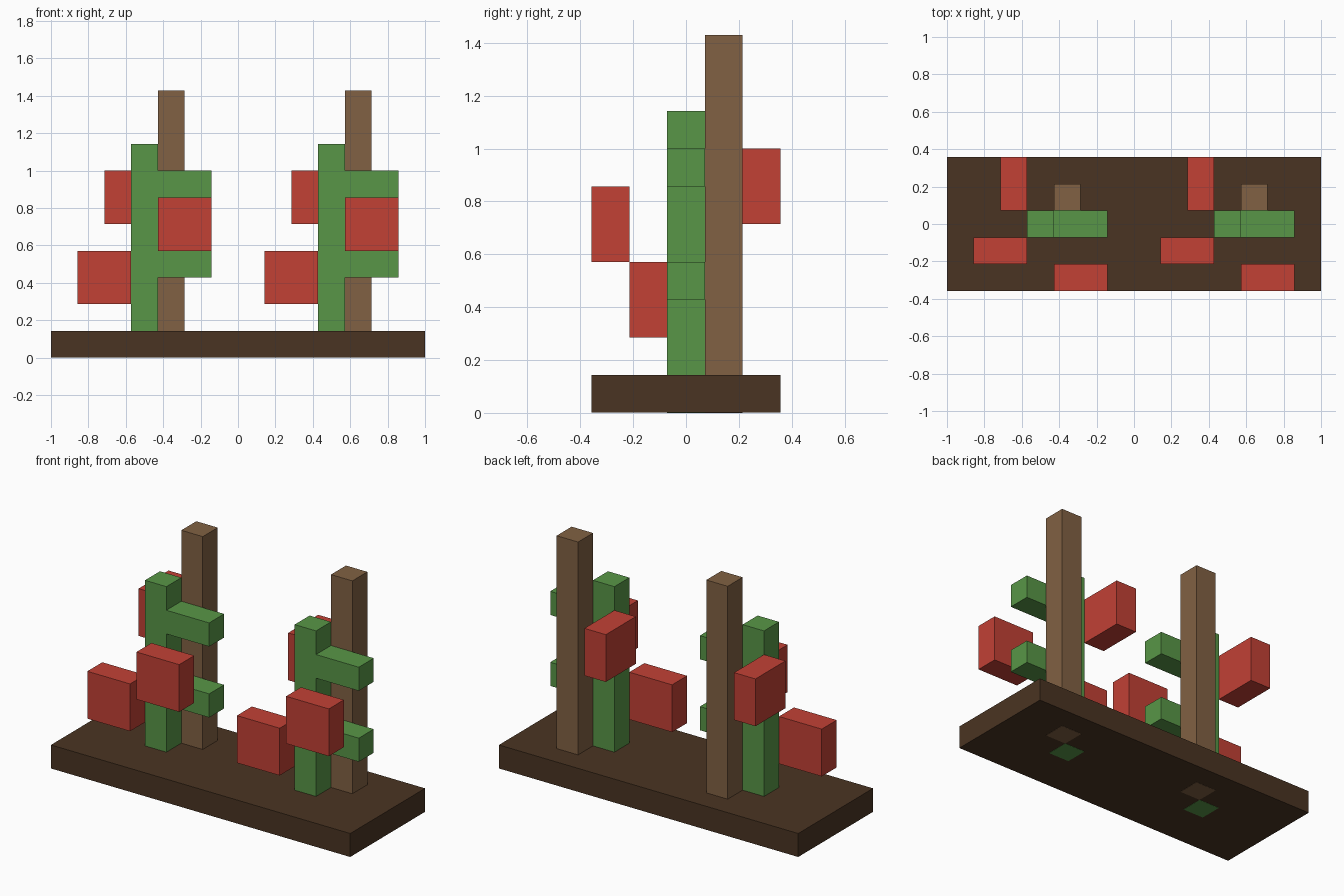
import bpy
import bmesh
from mathutils import Vector

U = 1 / 7  # one block in scene units

cube = bpy.data.objects.get("Cube")
if cube:
    bpy.data.objects.remove(cube, do_unlink=True)


def linear(c):
    c /= 255
    return c / 12.92 if c <= 0.04045 else ((c + 0.055) / 1.055) ** 2.4


def make_material(name, rgb):
    mat = bpy.data.materials.new(name)
    mat.use_nodes = True
    colour = (*[linear(c) for c in rgb], 1)
    mat.diffuse_color = colour
    mat.node_tree.nodes["Principled BSDF"].inputs["Base Color"].default_value = colour
    return mat


SOIL = make_material("dark soil", (74, 52, 34))
WOOD = make_material("stake wood", (129, 97, 67))
GREEN = make_material("leaf green", (88, 150, 71))
RED = make_material("ripe red", (194, 65, 53))


def box(name, low, high, mat):
    """Flat-faced box between two corners given in blocks."""
    low, high = Vector(low) * U, Vector(high) * U
    bm = bmesh.new()
    bmesh.ops.create_cube(bm, size=1)
    bmesh.ops.scale(bm, vec=high - low, verts=bm.verts)
    mesh = bpy.data.meshes.new(name)
    bm.to_mesh(mesh)
    bm.free()
    mesh.materials.append(mat)
    obj = bpy.data.objects.new(name, mesh)
    obj.location = (low + high) / 2
    bpy.context.collection.objects.link(obj)
    return obj


# Soil bed, a hair above the ends of the stakes and stems that pass through it
box("soil_bed", (-7, -2.5, 0.007), (7, 2.5, 1), SOIL)

# Two identical staked plants, seven blocks apart
for side, x in (("right", -4), ("left", 3)):
    box(f"{side}_stake", (x + 1, 0.5, 0), (x + 2, 1.5, 10), WOOD)
    box(f"{side}_stem", (x, -0.5, 0), (x + 1, 0.5, 8), GREEN)
    for level, z in (("lower", 3), ("upper", 6)):
        box(f"{side}_{level}_branch", (x + 1, -0.5, z), (x + 3, 0.5, z + 1), GREEN)

    # Fruits around the stem
    box(f"{side}_low_fruit", (x - 2, -1.5, 2), (x, -0.5, 4), RED)
    box(f"{side}_front_fruit", (x + 1, -2.5, 4), (x + 3, -1.5, 6), RED)
    box(f"{side}_back_fruit", (x - 1, 0.5, 5), (x, 2.5, 7), RED)
